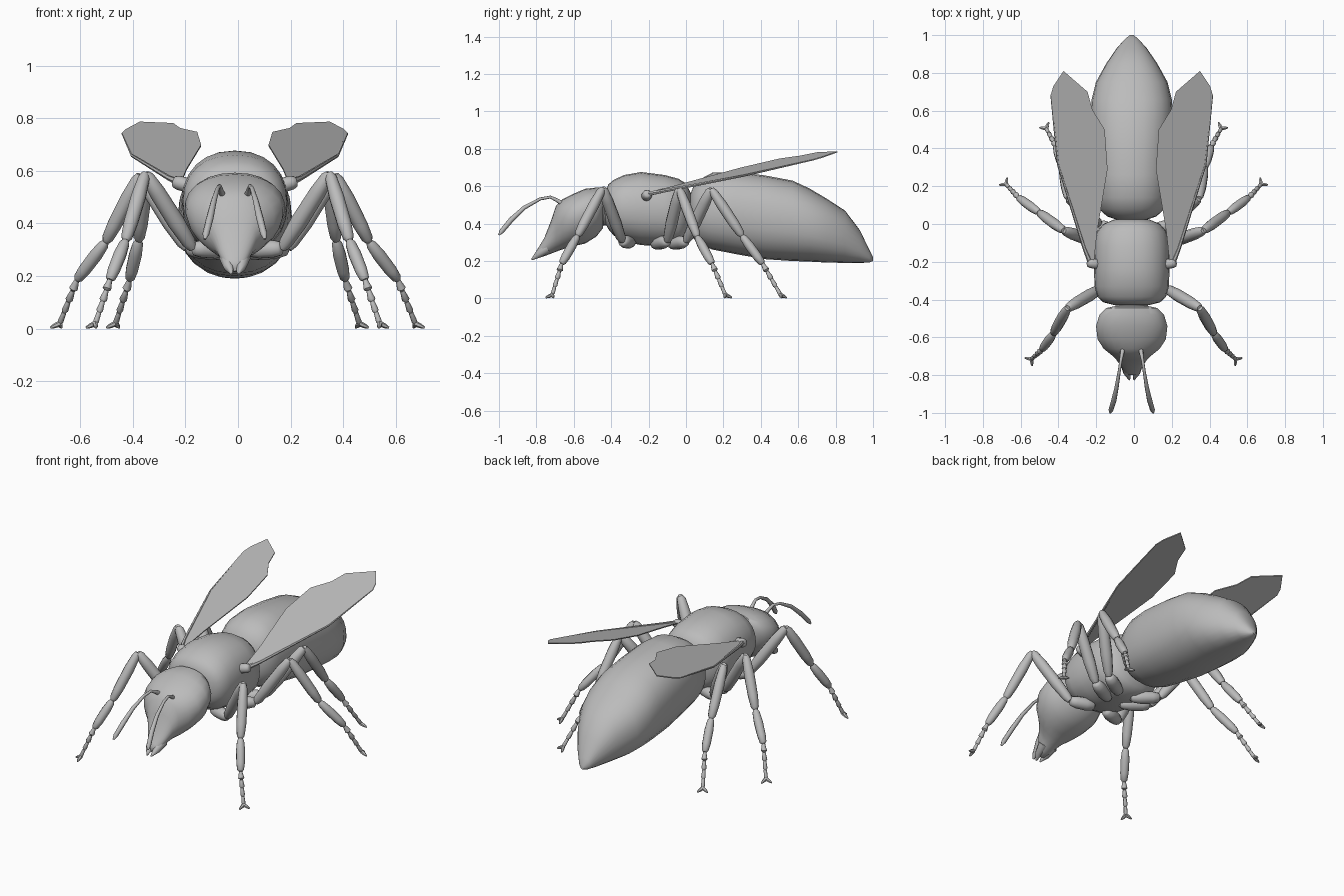
import bpy
import bmesh
import math
from mathutils import Vector

cube = bpy.data.objects.get("Cube")
if cube:
    bpy.data.objects.remove(cube, do_unlink=True)

BODY_X = -0.012  # centre line of the body

grey = bpy.data.materials.new("plain grey")
grey.use_nodes = True
grey.diffuse_color = (0.5, 0.5, 0.5, 1)
grey.node_tree.nodes["Principled BSDF"].inputs["Base Color"].default_value = (0.5, 0.5, 0.5, 1)


def finish(bm, name, angle=50):
    """Turn a bmesh into a smooth-shaded grey object."""
    bmesh.ops.recalc_face_normals(bm, faces=bm.faces)
    mesh = bpy.data.meshes.new(name)
    bm.to_mesh(mesh)
    bm.free()
    mesh.materials.append(grey)
    obj = bpy.data.objects.new(name, mesh)
    bpy.context.collection.objects.link(obj)
    bpy.ops.object.select_all(action='DESELECT')
    obj.select_set(True)
    bpy.context.view_layer.objects.active = obj
    bpy.ops.object.shade_smooth_by_angle(angle=math.radians(angle))
    return obj


def skin(bm, rings):
    """Bridge a list of vertex rings and cap both ends."""
    n = len(rings[0])
    for a, b in zip(rings, rings[1:]):
        for i in range(n):
            j = (i + 1) % n
            bm.faces.new((a[i], a[j], b[j], b[i]))
    bm.faces.new(rings[0])
    bm.faces.new(rings[-1])


def loft(name, stations, taper=0.0, power=2.25, sides=24):
    """Body part from stations (y, half width, bottom z, top z)."""
    bm = bmesh.new()
    rings = []
    for y, w, lo, hi in stations:
        ring = []
        for k in range(sides):
            a = 2 * math.pi * k / sides
            c, s = math.cos(a), math.sin(a)
            u = math.copysign(abs(c) ** (2 / power), c)
            v = math.copysign(abs(s) ** (2 / power), s)
            ring.append(bm.verts.new((BODY_X + w * u * (1 + taper * v), y,
                                      (lo + hi) / 2 + v * (hi - lo) / 2)))
        rings.append(ring)
    skin(bm, rings)
    return finish(bm, name)


def tube(bm, points, radii, sides=10):
    """Round tube through the points with a radius at each one."""
    pts = [Vector(p) for p in points]
    span = pts[-1] - pts[0]
    ref = Vector((0, 0, 0))
    ref[min(range(3), key=lambda i: abs(span[i]))] = 1
    rings = []
    for i, p in enumerate(pts):
        t = (pts[min(i + 1, len(pts) - 1)] - pts[max(i - 1, 0)]).normalized()
        u = t.cross(ref).normalized()
        v = t.cross(u)
        rings.append([bm.verts.new(p + radii[i] * (u * math.cos(a) + v * math.sin(a)))
                      for a in (2 * math.pi * k / sides for k in range(sides))])
    skin(bm, rings)


def spindle(bm, a, b, r):
    """One leg segment, swollen in the middle."""
    a, b = Vector(a), Vector(b)
    stops = ((0, 0.5), (0.08, 0.8), (0.35, 1), (0.75, 0.95), (0.95, 0.75), (1, 0.45))
    tube(bm, [a.lerp(b, t) for t, _ in stops], [r * k for _, k in stops])


# Body: abdomen, thorax, head and the two narrow joints
loft("abdomen", [
    (0.02, 0.07, 0.38, 0.55), (0.04, 0.13, 0.32, 0.60), (0.08, 0.175, 0.285, 0.64),
    (0.14, 0.192, 0.262, 0.672), (0.26, 0.205, 0.238, 0.677), (0.42, 0.214, 0.21, 0.658),
    (0.57, 0.218, 0.20, 0.63), (0.66, 0.212, 0.197, 0.588), (0.75, 0.19, 0.192, 0.535),
    (0.85, 0.135, 0.19, 0.47), (0.93, 0.08, 0.19, 0.365), (0.98, 0.035, 0.192, 0.26),
    (1.0, 0.01, 0.2, 0.22)])
loft("thorax", [
    (-0.43, 0.09, 0.40, 0.57), (-0.415, 0.15, 0.37, 0.61), (-0.385, 0.182, 0.335, 0.635),
    (-0.33, 0.197, 0.305, 0.66), (-0.24, 0.2, 0.285, 0.676), (-0.115, 0.2, 0.28, 0.66),
    (-0.04, 0.185, 0.285, 0.64), (0.0, 0.15, 0.31, 0.615), (0.025, 0.09, 0.37, 0.565)])
loft("head", [
    (-0.435, 0.09, 0.42, 0.56), (-0.445, 0.135, 0.375, 0.592), (-0.48, 0.17, 0.33, 0.593),
    (-0.54, 0.188, 0.293, 0.586), (-0.61, 0.18, 0.278, 0.556), (-0.66, 0.148, 0.262, 0.53),
    (-0.695, 0.105, 0.25, 0.495), (-0.72, 0.08, 0.24, 0.42), (-0.757, 0.055, 0.226, 0.325),
    (-0.79, 0.035, 0.216, 0.27), (-0.8, 0.015, 0.22, 0.255)], taper=0.14, power=2.1)
for name, y0, y1, r in (("neck", -0.46, -0.40, 0.085), ("waist", -0.02, 0.05, 0.075)):
    joint = bmesh.new()
    tube(joint, [(BODY_X, y0, 0.475), (BODY_X, y1, 0.475)], [r, r], 16)
    finish(joint, name)

# Leg joints: coxa, hip, knee, shin end, ankle, foot
LEGS = {
    "front": [(0.04, -0.29, 0.30), (0.17, -0.34, 0.305), (0.35, -0.445, 0.59),
              (0.425, -0.58, 0.335), (0.485, -0.665, 0.185), (0.54, -0.715, 0.02)],
    "middle": [(0.04, -0.17, 0.29), (0.19, -0.10, 0.305), (0.37, -0.035, 0.585),
               (0.50, 0.06, 0.33), (0.61, 0.14, 0.185), (0.675, 0.21, 0.02)],
    "rear": [(0.04, -0.08, 0.29), (0.18, 0.0, 0.305), (0.345, 0.135, 0.585),
             (0.375, 0.30, 0.335), (0.41, 0.41, 0.185), (0.463, 0.505, 0.02)],
}


def leg(name, joints):
    bm = bmesh.new()
    p = [Vector(j) for j in joints]
    for i, r in enumerate((0.036, 0.033, 0.029, 0.025)):
        spindle(bm, p[i], p[i + 1], r)
    # Flared tarsal beads
    for i in range(4):
        a, b = p[4].lerp(p[5], i / 4), p[4].lerp(p[5], (i + 1) / 4)
        tube(bm, [a, a.lerp(b, 0.8), b], [0.009, 0.017 - 0.002 * i, 0.007], 8)
    # Pair of claws
    out = Vector((p[5].x - p[4].x, p[5].y - p[4].y, 0)).normalized()
    across = Vector((-out.y, out.x, 0))
    for s in (1, -1):
        tip = p[5] + out * 0.022 + across * s * 0.028
        tip.z = 0.004
        tube(bm, [p[5], p[5].lerp(tip, 0.6), tip], [0.011, 0.009, 0.004], 6)
    finish(bm, name)


# Wing outline as (distance from body centre line, y)
WING = [(0.215, -0.215), (0.25, -0.13), (0.39, 0.315), (0.428, 0.685), (0.415, 0.73),
        (0.361, 0.81), (0.234, 0.70), (0.208, 0.605), (0.143, 0.50), (0.128, 0.29),
        (0.183, -0.04), (0.2, -0.2)]


def wing_z(x, y):
    return 0.56 + 0.245 * (y + 0.2) - 0.17 * (x - 0.223)


for side, s in (("left", 1), ("right", -1)):
    for row, joints in LEGS.items():
        leg(f"{side}_{row}_leg", [(s * x - 0.002, y, z) for x, y, z in joints])

    # Wing plate with a stiff leading edge
    bm = bmesh.new()
    layers = [[bm.verts.new((BODY_X + s * x, y, wing_z(x, y) + h)) for x, y in WING]
              for h in (-0.003, 0.003)]
    skin(bm, layers)
    tube(bm, [(BODY_X + s * x, y, wing_z(x, y)) for x, y in WING[:4]],
         [0.014, 0.01, 0.006, 0.003], 6)
    finish(bm, f"{side}_wing", 30)

    # Wing hinge
    bm = bmesh.new()
    spindle(bm, (BODY_X + s * 0.16, -0.215, 0.54), (BODY_X + s * 0.235, -0.205, 0.56), 0.028)
    finish(bm, f"{side}_wing_hinge")

    # Antenna
    bm = bmesh.new()
    path = [(0.045, -0.65, 0.50), (0.052, -0.69, 0.525), (0.058, -0.725, 0.542),
            (0.066, -0.78, 0.532), (0.08, -0.865, 0.485), (0.095, -0.935, 0.42),
            (0.11, -0.985, 0.36), (0.114, -1.0, 0.34)]
    tube(bm, [(BODY_X + s * x, y, z) for x, y, z in path],
         [0.014, 0.01, 0.008, 0.008, 0.011, 0.014, 0.013, 0.005], 8)
    finish(bm, f"{side}_antenna")

    # Mandible
    bm = bmesh.new()
    tube(bm, [(BODY_X + s * 0.03, -0.74, 0.27), (BODY_X + s * 0.024, -0.79, 0.235),
              (BODY_X + s * 0.012, -0.825, 0.208)], [0.03, 0.02, 0.004], 8)
    finish(bm, f"{side}_mandible")
